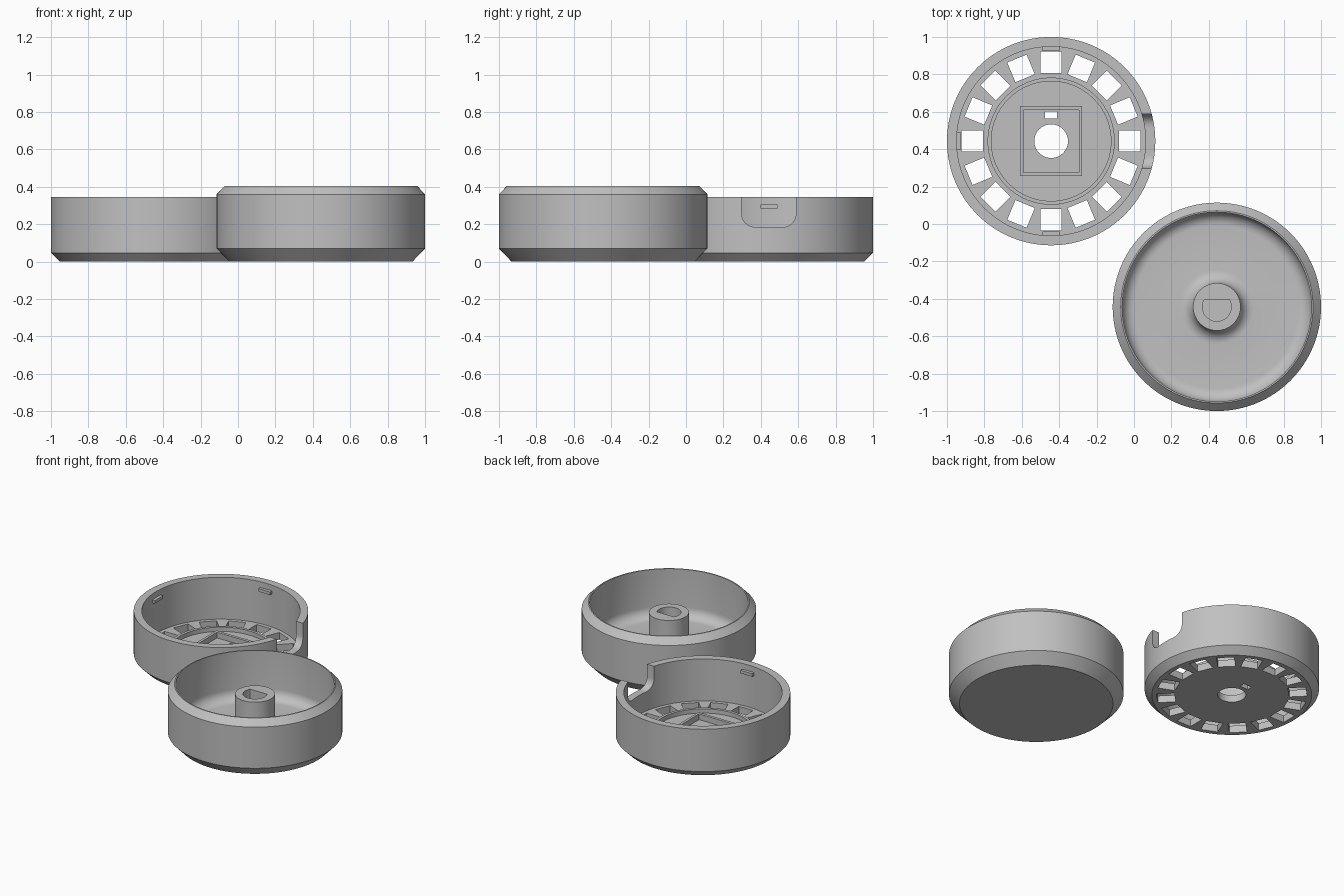
import bpy, bmesh, math
from mathutils import Matrix

if "Cube" in bpy.data.objects:
    bpy.data.objects.remove(bpy.data.objects["Cube"])

SEG = 128
CUP = (-0.443, 0.443)
LID = (0.443, -0.443)

grey = bpy.data.materials.new("light_grey")
grey.diffuse_color = (0.53, 0.53, 0.53, 1)
grey.use_nodes = True
grey.node_tree.nodes["Principled BSDF"].inputs["Base Color"].default_value = grey.diffuse_color


def finish(name, bm, centre, cutter=False):
    bmesh.ops.recalc_face_normals(bm, faces=bm.faces)
    me = bpy.data.meshes.new(name)
    bm.to_mesh(me)
    bm.free()
    ob = bpy.data.objects.new(name, me)
    ob.location = (centre[0], centre[1], 0)
    bpy.context.collection.objects.link(ob)
    me.materials.append(grey)
    if cutter:
        ob.hide_render = True
        ob.hide_set(True)
    return ob


def lathe(name, profile, centre, closed=False):
    """Revolve (radius, z) points; ends on the axis share one vertex."""
    bm = bmesh.new()
    rings = []
    for r, z in profile:
        if r == 0:
            rings.append([bm.verts.new((0, 0, z))] * SEG)
        else:
            rings.append([bm.verts.new((r * math.cos(math.tau * i / SEG),
                                        r * math.sin(math.tau * i / SEG), z)) for i in range(SEG)])
    pairs = list(zip(rings, rings[1:]))
    if closed:
        pairs.append((rings[-1], rings[0]))
    for a, b in pairs:
        for i in range(SEG):
            j = (i + 1) % SEG
            bm.faces.new(dict.fromkeys((a[i], a[j], b[j], b[i])))
    return finish(name, bm, centre)


def add_box(bm, x0, x1, y0, y1, z0, z1, turn=0.0):
    m = (Matrix.Rotation(turn, 4, 'Z')
         @ Matrix.Translation(((x0 + x1) / 2, (y0 + y1) / 2, (z0 + z1) / 2))
         @ Matrix.Diagonal((x1 - x0, y1 - y0, z1 - z0, 1)))
    bmesh.ops.create_cube(bm, size=1, matrix=m)


def add_prism(bm, points, offset):
    """Extrude a flat 3D outline by an offset vector."""
    face = bm.faces.new([bm.verts.new(p) for p in points])
    ext = bmesh.ops.extrude_face_region(bm, geom=[face])
    verts = [v for v in ext["geom"] if isinstance(v, bmesh.types.BMVert)]
    bmesh.ops.translate(bm, verts=verts, vec=offset)


def cut(ob, cutter):
    mod = ob.modifiers.new("cut", 'BOOLEAN')
    mod.operation, mod.solver, mod.object = 'DIFFERENCE', 'EXACT', cutter
    bpy.context.view_layer.objects.active = ob
    bpy.ops.object.modifier_apply(modifier=mod.name)


def smooth(ob):
    bpy.ops.object.select_all(action='DESELECT')
    ob.select_set(True)
    bpy.context.view_layer.objects.active = ob
    bpy.ops.object.shade_smooth_by_angle(angle=math.radians(25))


def arc(cx, cz, r, a0, a1, n=8):
    return [(cx + r * math.cos(math.radians(a0 + (a1 - a0) * i / n)),
             cz + r * math.sin(math.radians(a0 + (a1 - a0) * i / n))) for i in range(n + 1)]


# Vented cup: chamfered bottom, straight wall, flat floor
FLOOR = 0.05
cup = lathe("vented_cup", [(0, 0), (0.51, 0), (0.557, 0.047), (0.557, 0.345),
                           (0.505, 0.345), (0.505, FLOOR), (0, FLOOR)], CUP)

# Sixteen square vents around the floor
bm = bmesh.new()
for i in range(16):
    add_box(bm, 0.364, 0.478, -0.056, 0.056, -0.1, 0.12, math.tau * i / 16)
# small wire slot next to the centre
add_box(bm, -0.032, 0.032, 0.12, 0.158, -0.1, 0.12)
# round centre hole
add_prism(bm, [(0.09 * math.cos(math.tau * i / 64), 0.09 * math.sin(math.tau * i / 64), -0.1)
               for i in range(64)], (0, 0, 0.22))
cut(cup, finish("floor_cutter", bm, CUP, cutter=True))

# Side notch with rounded lower corners
bm = bmesh.new()
outline = ([(-0.145, 0.5)] + arc(-0.075, 0.255, 0.07, 180, 270)
           + arc(0.075, 0.255, 0.07, 270, 360) + [(0.145, 0.5)])
add_prism(bm, [(0.4, y, z) for y, z in outline], (0.3, 0, 0))
cut(cup, finish("notch_cutter", bm, CUP, cutter=True))
smooth(cup)

# Raised ring on the floor
smooth(lathe("floor_ring", [(0.32, FLOOR - 0.01), (0.34, FLOOR - 0.01),
                            (0.34, FLOOR + 0.03), (0.32, FLOOR + 0.03)], CUP, closed=True))

# Raised rectangular frame on the floor
bm = bmesh.new()
add_box(bm, -0.166, 0.166, -0.187, 0.187, FLOOR - 0.01, FLOOR + 0.04)
frame = finish("floor_frame", bm, CUP)
bm = bmesh.new()
add_box(bm, -0.148, 0.148, -0.167, 0.167, 0, 0.2)
cut(frame, finish("frame_cutter", bm, CUP, cutter=True))

# Snap tabs on the inner wall, at back, left and front
bm = bmesh.new()
for k in (1, 2, 3):
    add_box(bm, 0.483, 0.52, -0.045, 0.045, 0.283, 0.304, k * math.pi / 2)
finish("snap_tabs", bm, CUP)

# Knob: chamfered outside, filleted bowl and central boss in one profile
BASE, F = 0.07, 0.07
profile = [(0, 0), (0.49, 0), (0.557, 0.07), (0.557, 0.36), (0.514, 0.405), (0.506, 0.405)]
profile += arc(0.506 - F, BASE + F, F, 0, -90)
profile += arc(0.127 + F, BASE + F, F, 270, 180)
profile += [(0.127, 0.335), (0, 0.335)]
knob = lathe("knob", profile, LID)

# D-shaped shaft socket in the boss
bm = bmesh.new()
flat = math.degrees(math.asin(0.04 / 0.077))
add_prism(bm, [(x, y, 0.14) for x, y in arc(0, 0, 0.077, 180 - flat, 360 + flat, 40)], (0, 0, 0.3))
cut(knob, finish("socket_cutter", bm, LID, cutter=True))
smooth(knob)
